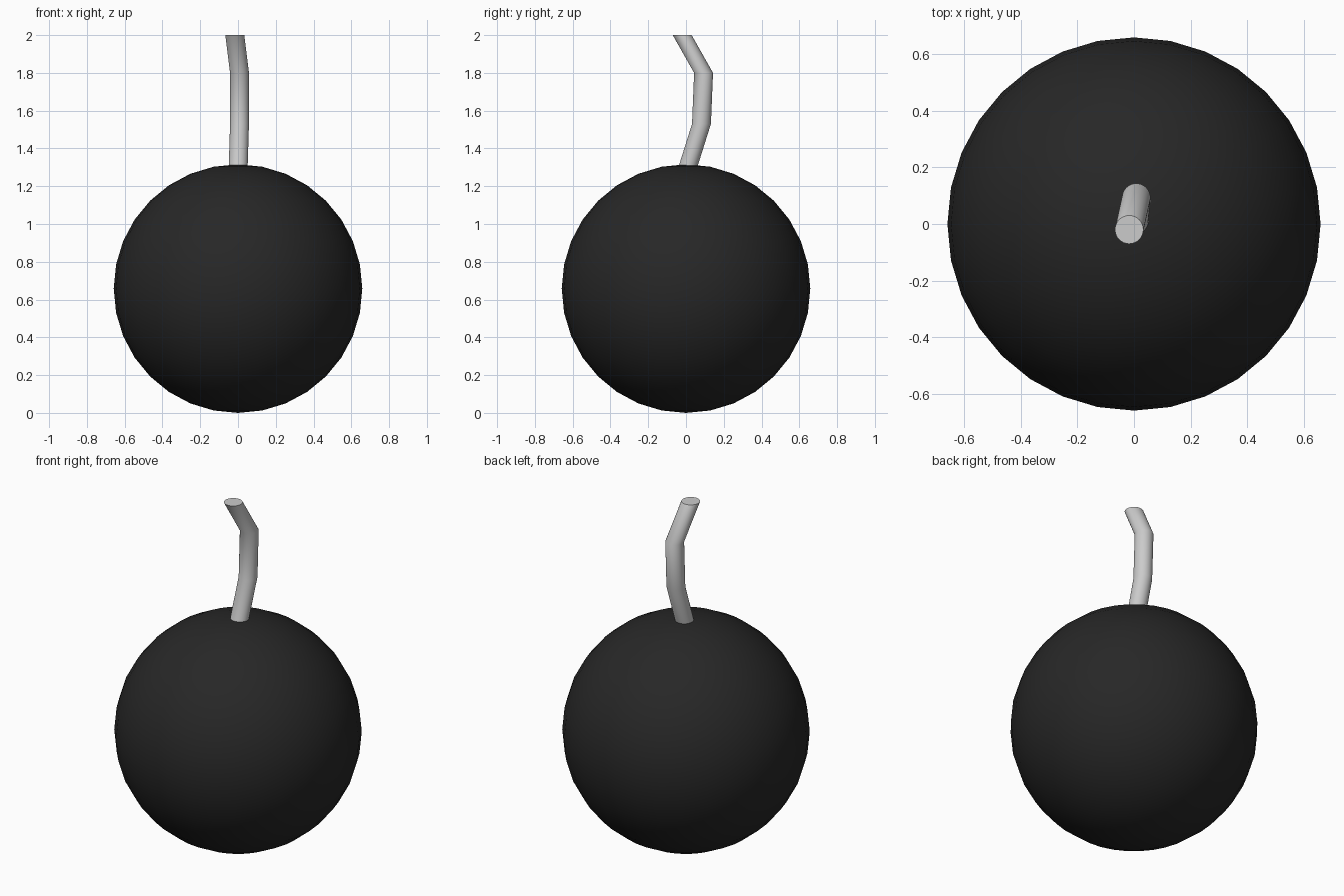
import bpy, bmesh, math

if "Cube" in bpy.data.objects:
    bpy.data.objects.remove(bpy.data.objects["Cube"])

R = 0.658

# round body
bpy.ops.mesh.primitive_uv_sphere_add(segments=32, ring_count=16, radius=R, location=(0, 0, R))
body = bpy.context.object
body.name = "round_body"
bpy.ops.object.shade_smooth()
mat = bpy.data.materials.new("black_iron")
mat.diffuse_color = (0.02, 0.02, 0.02, 1)
mat.use_nodes = True
mat.node_tree.nodes["Principled BSDF"].inputs["Base Color"].default_value = mat.diffuse_color
body.data.materials.append(mat)

# bent fuse: horizontal rings lofted along a short path
path = [(0, 0, 1.27), (0.008, 0.082, 1.53), (0.008, 0.093, 1.80), (-0.017, -0.02, 2.0)]
SIDES, FUSE_R = 32, 0.05
bm = bmesh.new()
rings = []
for x, y, z in path:
    rings.append([bm.verts.new((x + FUSE_R * math.cos(a), y + FUSE_R * math.sin(a), z))
                  for a in (2 * math.pi * i / SIDES for i in range(SIDES))])
for lo, hi in zip(rings, rings[1:]):
    for i in range(SIDES):
        j = (i + 1) % SIDES
        bm.faces.new((lo[i], lo[j], hi[j], hi[i]))
bm.faces.new(rings[0][::-1])
bm.faces.new(rings[-1])
mesh = bpy.data.meshes.new("fuse")
bm.to_mesh(mesh)
bm.free()
fuse = bpy.data.objects.new("fuse", mesh)
bpy.context.collection.objects.link(fuse)
bpy.ops.object.select_all(action='DESELECT')
fuse.select_set(True)
bpy.context.view_layer.objects.active = fuse
bpy.ops.object.shade_smooth_by_angle(angle=math.radians(60))
